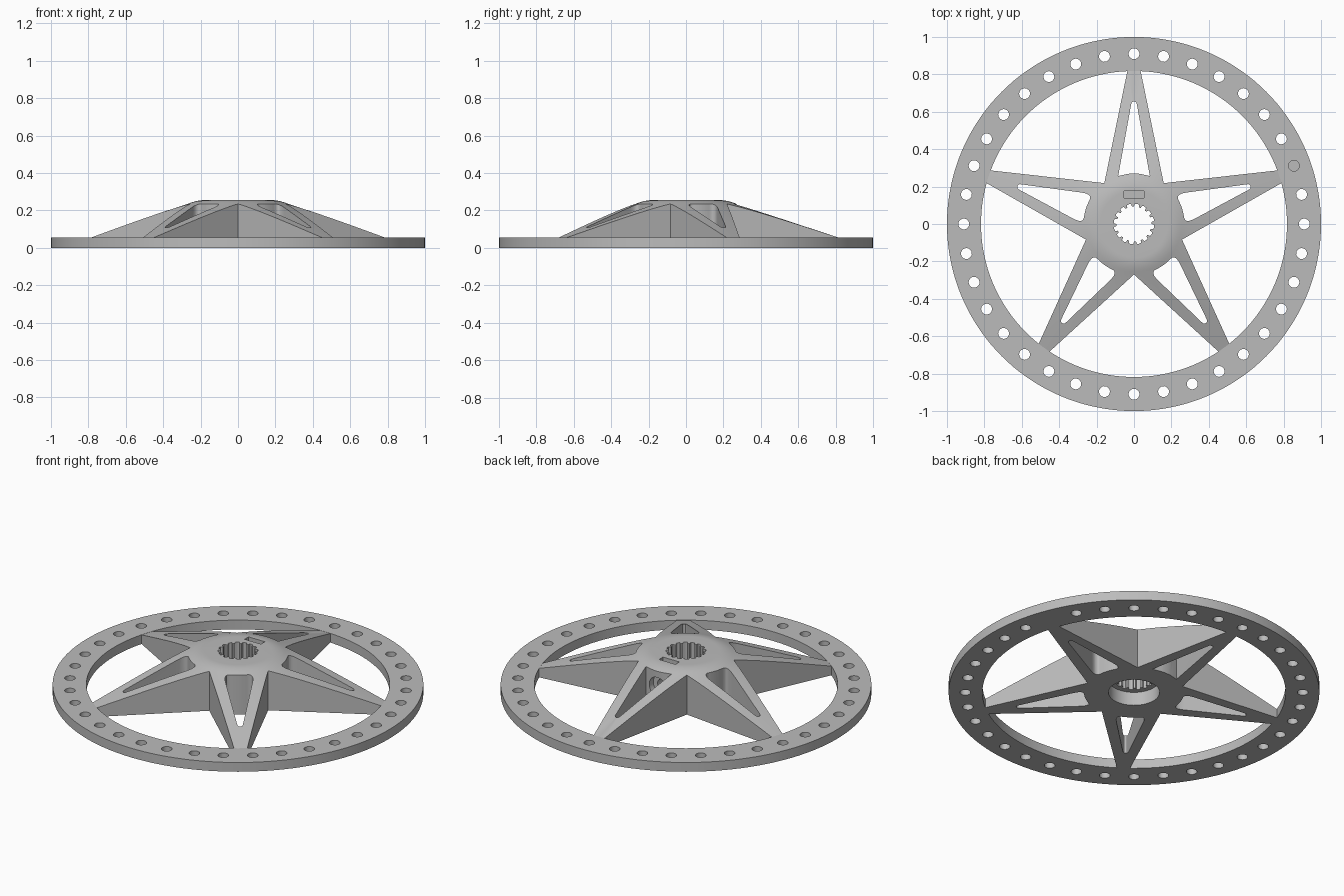
import bpy, bmesh, math
from mathutils import Matrix, Vector

if "Cube" in bpy.data.objects:
    bpy.data.objects.remove(bpy.data.objects["Cube"])

def ring(r, n, cx=0, cy=0):
    return [(cx + r * math.cos(2 * math.pi * i / n), cy + r * math.sin(2 * math.pi * i / n)) for i in range(n)]

def turn(pts, a):
    c, s = math.cos(a), math.sin(a)
    return [(x * c - y * s, x * s + y * c) for x, y in pts]

def loft(name, solids, matrix=Matrix()):
    """Each solid is a stack of (outline, z) levels, capped at both ends."""
    bm = bmesh.new()
    for levels in solids:
        rows = [[bm.verts.new(matrix @ Vector((x, y, z))) for x, y in pts] for pts, z in levels]
        bm.faces.new(rows[0][::-1])
        bm.faces.new(rows[-1])
        for a, b in zip(rows, rows[1:]):
            n = len(a)
            for i in range(n):
                j = (i + 1) % n
                bm.faces.new((a[i], a[j], b[j], b[i]))
    bmesh.ops.recalc_face_normals(bm, faces=bm.faces)
    me = bpy.data.meshes.new(name)
    bm.to_mesh(me)
    bm.free()
    ob = bpy.data.objects.new(name, me)
    bpy.context.collection.objects.link(ob)
    return ob

def prism(name, outlines, z0, z1, matrix=Matrix()):
    return loft(name, [[(o, z0), (o, z1)] for o in outlines], matrix)

def combine(target, tool, operation):
    mod = target.modifiers.new(operation, 'BOOLEAN')
    mod.operation, mod.solver, mod.object = operation, 'EXACT', tool
    bpy.context.view_layer.objects.active = target
    bpy.ops.object.modifier_apply(modifier=mod.name)
    bpy.data.objects.remove(tool)

SPOKES = [2 * math.pi * k / 5 for k in range(5)]

# Domed hub falling away as a cone towards the rim
profile = [(.84, 0), (.84, .0468), (.27, .235), (.255, .2405), (.24, .2455),
           (.225, .2495), (.21, .2525), (.195, .2545), (.18, .255)]
wheel = loft("spoked_wheel", [[(ring(r, 144), z) for r, z in profile]])

# Five-pointed star outline
star = []
for a in SPOKES:
    star += turn([(.1587, .2184), (.031, .84), (-.031, .84)], a)
combine(wheel, prism("star", [star], -.1, .5), 'INTERSECT')

# Flat rim
rim = prism("rim", [ring(1, 144)], 0, .055)
combine(rim, prism("rim_opening", [ring(.818, 144)], -.1, .2), 'DIFFERENCE')
combine(wheel, rim, 'UNION')

# Spoke windows: rounded tip, hub-shaped base, rounded base corners except on the rear spoke
def window(rounded):
    half = [(0, .655), (.008, .653), (.014, .646), (.016, .636)]
    if rounded:
        p, c, q = (.073, .32), (.0845, .2564), (.045, .2662)
        for i in range(7):
            t = i / 6
            half.append(tuple((1 - t) ** 2 * p[k] + 2 * t * (1 - t) * c[k] + t * t * q[k] for k in (0, 1)))
    else:
        half.append((.0845, .2564))
    half += [(.27 * math.sin(t), .27 * math.cos(t)) for t in (.12, .06, 0)]
    return half + [(-x, y) for x, y in half[-2:0:-1]]

combine(wheel, prism("windows", [turn(window(a > 0), a) for a in SPOKES], -.1, .5), 'DIFFERENCE')

# Ring of bolt holes
holes = [turn(ring(.029, 20, .91, 0), math.radians(10 * i)) for i in range(36)]
combine(wheel, prism("bolt_holes", holes, -.1, .2), 'DIFFERENCE')

# Splined bore with a plain recess underneath
spline = []
teeth = 16
for i in range(teeth):
    for f, r in ((0, .093), (.28, .093), (.36, .107), (.64, .109), (.92, .107)):
        a = 2 * math.pi * (i + f) / teeth
        spline.append((r * math.cos(a), r * math.sin(a)))
combine(wheel, prism("bore", [spline], -.1, .5), 'DIFFERENCE')
combine(wheel, prism("recess", [ring(.138, 64)], -.1, .08), 'DIFFERENCE')

# Nut slot in the hub top and stepped screw hole from the rear
slot = [(-.054, .139), (.054, .139), (.054, .176), (-.054, .176)]
combine(wheel, prism("nut_slot", [slot], .09, .5), 'DIFFERENCE')
rear = Matrix.Translation((0, 0, .14)) @ Matrix.Rotation(-math.pi / 2, 4, 'X')
combine(wheel, prism("screw_hole", [ring(.03, 24)], .08, .32, rear), 'DIFFERENCE')
combine(wheel, prism("screw_recess", [ring(.058, 32)], .225, .32, rear), 'DIFFERENCE')

# One grey finish, smooth curves with sharp edges
grey = bpy.data.materials.new("grey")
grey.diffuse_color = (.5, .5, .5, 1)
grey.use_nodes = True
grey.node_tree.nodes["Principled BSDF"].inputs["Base Color"].default_value = grey.diffuse_color
wheel.data.materials.clear()
wheel.data.materials.append(grey)
wheel.select_set(True)
bpy.context.view_layer.objects.active = wheel
bpy.ops.object.shade_smooth_by_angle(angle=math.radians(25))
